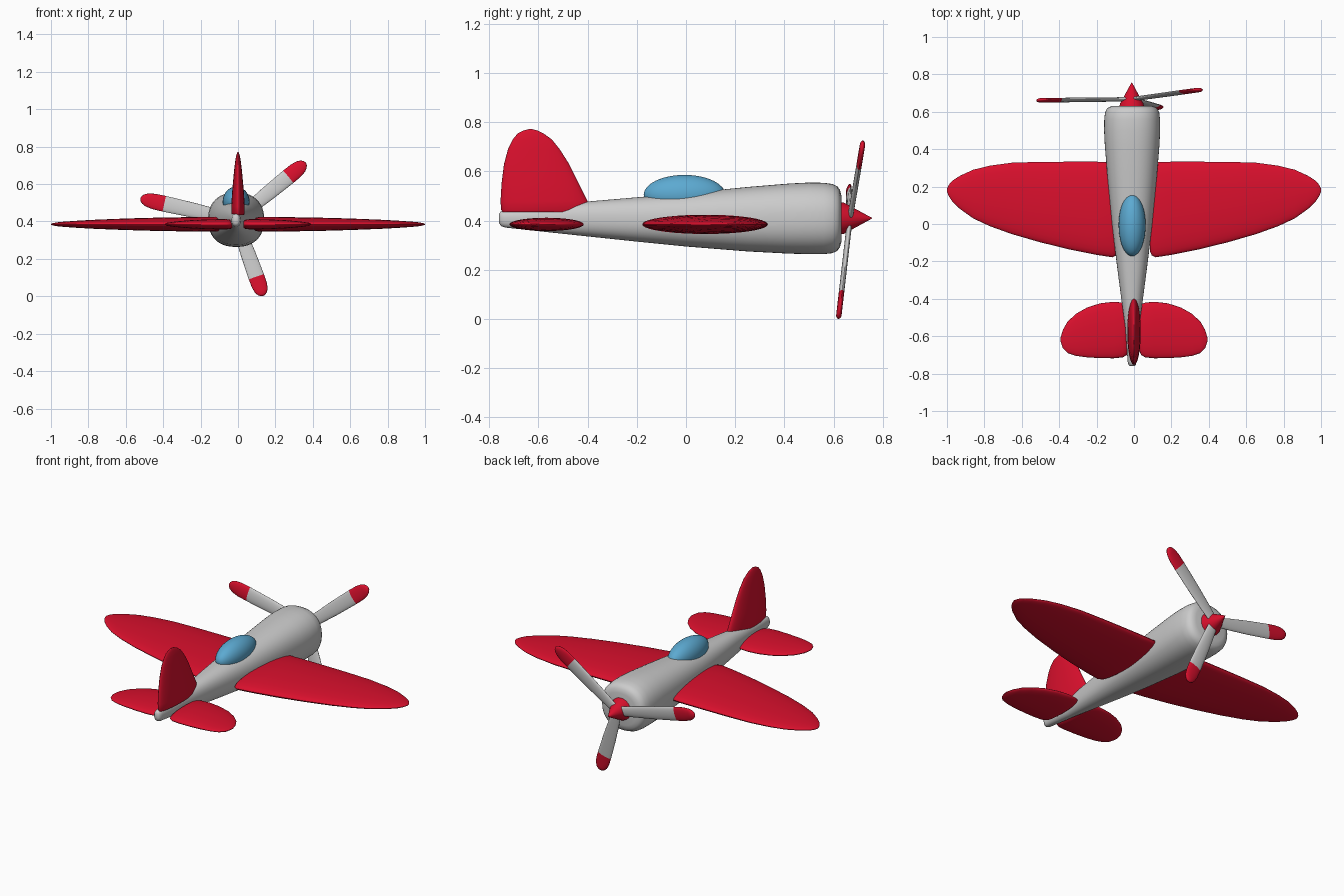
import bpy, bmesh, math
from mathutils import Vector as V

if "Cube" in bpy.data.objects:
    bpy.data.objects.remove(bpy.data.objects["Cube"])


def material(name, rgb):
    m = bpy.data.materials.new(name)
    m.diffuse_color = (*rgb, 1)
    m.use_nodes = True
    m.node_tree.nodes["Principled BSDF"].inputs["Base Color"].default_value = m.diffuse_color
    return m


RED = material("red_paint", (0.70, 0.005, 0.026))
BLUE = material("canopy_blue", (0.107, 0.40, 0.64))


def loft(name, stations, mat=None, power=2.0, sides=40, mirror=False):
    """Skin closed superellipse sections given as (centre, half axis a, half axis b)."""
    bm = bmesh.new()
    rings = []
    for c, a, b in stations:
        ring = []
        for i in range(sides):
            t = 2 * math.pi * i / sides
            u, w = (math.copysign(abs(f) ** (2 / power), f) for f in (math.cos(t), math.sin(t)))
            ring.append(bm.verts.new(c + a * u + b * w))
        rings.append(ring)
    for r, s in zip(rings, rings[1:]):
        for i in range(sides):
            j = (i + 1) % sides
            bm.faces.new((r[i], r[j], s[j], s[i]))
    bm.faces.new(rings[0])
    bm.faces.new(rings[-1])
    bmesh.ops.recalc_face_normals(bm, faces=bm.faces)
    for f in bm.faces:
        f.smooth = True
    me = bpy.data.meshes.new(name)
    bm.to_mesh(me)
    bm.free()
    me.set_sharp_from_angle(angle=math.radians(50))
    ob = bpy.data.objects.new(name, me)
    bpy.context.collection.objects.link(ob)
    if mat:
        me.materials.append(mat)
    if mirror:
        ob.modifiers.new("mirror", 'MIRROR')
    return ob


# Fuselage: y, half width, bottom z, top z
body = [(-.76, .012, .39, .428), (-.752, .020, .378, .438), (-.735, .024, .372, .441),
        (-.55, .037, .352, .458), (-.4, .058, .336, .478), (-.2, .084, .315, .495),
        (0, .108, .295, .512), (.25, .132, .275, .537), (.42, .146, .266, .551),
        (.50, .150, .264, .555), (.56, .149, .264, .554), (.595, .145, .268, .549),
        (.615, .136, .277, .540), (.626, .122, .293, .525), (.632, .100, .315, .502)]
loft("fuselage", [(V((-.01, y, (lo + hi) / 2)), V((w, 0, 0)), V((0, 0, (hi - lo) / 2)))
                  for y, w, lo, hi in body], power=2.3, sides=48)


# Wings and tailplane: x, leading y, trailing y, half thickness
def wing(name, z, rows):
    loft(name, [(V((x, (le + te) / 2, z)), V((0, (le - te) / 2, 0)), V((0, 0, t)))
                for x, le, te, t in rows], RED, mirror=True)


wing("wings", .385, [
    (.085, .315, -.145, .030), (.095, .325, -.168, .036), (.115, .33, -.178, .039),
    (.2, .333, -.165, .039), (.35, .333, -.135, .037), (.5, .332, -.098, .034),
    (.65, .328, -.055, .029), (.77, .312, -.012, .024), (.86, .290, .03, .019),
    (.93, .258, .08, .014), (.97, .232, .118, .010), (.99, .210, .148, .006),
    (1.0, .188, .172, .002)])
wing("tailplane", .385, [
    (.030, -.445, -.68, .018), (.038, -.43, -.70, .024), (.06, -.42, -.713, .027),
    (.11, -.416, -.718, .027), (.18, -.424, -.717, .025), (.25, -.446, -.713, .022),
    (.31, -.480, -.705, .017), (.355, -.522, -.690, .012), (.38, -.565, -.665, .008),
    (.392, -.605, -.63, .002)])

# Fin: z, front y, back y, half thickness
fin = [(.435, -.405, -.745, .032), (.445, -.398, -.752, .036), (.48, -.40, -.754, .036),
       (.55, -.435, -.75, .032), (.63, -.475, -.74, .025), (.69, -.513, -.724, .019),
       (.73, -.545, -.705, .014), (.755, -.580, -.684, .009), (.767, -.605, -.66, .005),
       (.772, -.625, -.64, .002)]
loft("fin", [(V((0, (f + b) / 2, z)), V((0, (f - b) / 2, 0)), V((t, 0, 0)))
             for z, f, b, t in fin], RED)

# Canopy
bpy.ops.mesh.primitive_uv_sphere_add(segments=40, ring_count=24, location=(-.01, -.006, .505))
canopy = bpy.context.object
canopy.name = "canopy"
canopy.scale = (.072, .166, .081)
canopy.data.materials.append(BLUE)
bpy.ops.object.shade_smooth_by_angle()

# Spinner cone
loft("spinner", [(V((-.012, y, .41)), V((r, 0, 0)), V((0, 0, r)))
                 for y, r in ((.625, .066), (.643, .063), (.757, .001))], RED)

# Propeller: three blades in a slightly tilted disc, with red tips
hub = V((-.012, .667, .41))
tips = [V((.362, .719, .715)), V((-.522, .661, .523)), V((.135, .62, .002))]
normal = (tips[1] - tips[0]).cross(tips[2] - tips[0]).normalized()
grey_part = [(0, .026), (.2, .034), (.45, .040), (.75, .043)]
red_part = [(.75, .043), (.86, .042), (.93, .036), (.97, .026), (.99, .015), (1, .003)]
for n, tip in enumerate(tips, 1):
    d = tip - hub
    side = d.cross(normal).normalized()
    for label, rows, mat in (("blade", grey_part, None), ("blade_tip", red_part, RED)):
        loft(f"propeller_{label}_{n}",
             [(hub + d * f, side * w, normal * min(.011, w * .5)) for f, w in rows],
             mat, sides=24)
